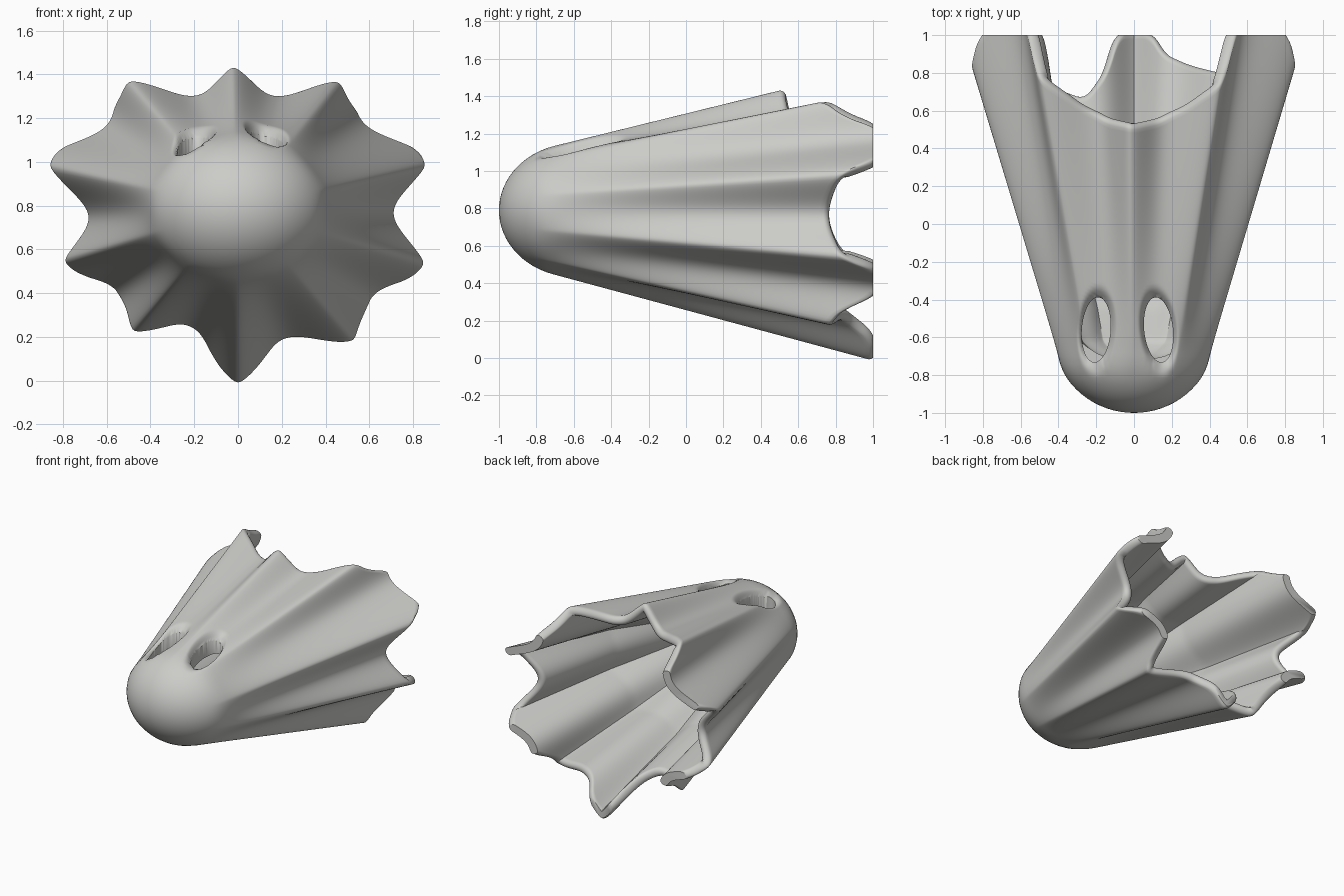
import bpy
import bmesh
from math import sin, cos, pi, radians, degrees, hypot, atan2, sqrt
from mathutils import Vector, Matrix

default_cube = bpy.data.objects.get("Cube")
if default_cube:
    bpy.data.objects.remove(default_cube, do_unlink=True)

AXIS_Z = 0.79       # height of the lengthwise axis
HEM_WALL = 0.065    # cloth thickness at the hem
HEAD_WALL = 0.14    # thickness behind the eyes
NOSE_WALL = 0.3     # thickness at the tip of the head
SHOULDER = -0.7     # where the rounded head meets the flared skirt
SEGMENTS = 360
HEAD_ROWS, SKIRT_ROWS, RIM_ROWS = 14, 64, 8

# Fold crests as (x, z, y) where each one meets the hem
CRESTS = [(0.85, 0.98, 0.82), (0.455, 1.365, 0.73), (-0.02, 1.43, 0.5),
          (-0.49, 1.36, 0.73), (-0.855, 0.98, 0.82), (-0.79, 0.55, 0.84),
          (-0.48, 0.22, 0.75), (0, 0, 0.95), (0.53, 0.18, 0.79),
          (0.85, 0.54, 0.84)]

# Hem outline as (angle, y); lobes past y = 1 are trimmed flat
HEM = [(-90, 1.01), (-81, 1.01), (-74, 0.9), (-63, 0.84), (-48, 0.78),
       (-43, 0.88), (-38, 1.04), (-23, 1.04), (-16, 0.84), (-9, 0.78),
       (-2, 0.76), (5, 0.78), (12, 0.83), (19, 1.05), (39, 1.05),
       (45, 0.86), (52, 0.75), (62, 0.63), (75, 0.56), (90, 0.53),
       (105, 0.56), (118, 0.63), (128, 0.75), (135, 0.86), (141, 1.05),
       (161, 1.05), (168, 0.83), (175, 0.78), (182, 0.76), (189, 0.78),
       (196, 0.84), (204, 1.04), (217, 1.04), (223, 0.85), (230, 0.73),
       (243, 0.66), (254, 0.81), (261, 1.01), (270, 1.01)]

# Eye openings as (x, y, tilt)
EYES = [(-0.2, -0.56, -4), (0.13, -0.56, 6)]
EYE_W, EYE_L = 0.076, 0.172


def ramp(v, v0, v1, a, b):
    t = min(1, max(0, (v - v0) / (v1 - v0)))
    return a + (b - a) * t


def head_radius(a):
    """Oval cross-section at the shoulder."""
    return 1 / hypot(cos(a) / 0.41, sin(a) / 0.345)


def crest_data():
    data = []
    for x, z, y in CRESTS:
        a = atan2(z - AXIS_Z, x) % (2 * pi)
        flare = (hypot(x, z - AXIS_Z) - head_radius(a)) / (y - SHOULDER)
        data.append((a, flare))
    data.sort()
    first, last = data[0], data[-1]
    return ([(last[0] - 2 * pi, last[1])] + data
            + [(first[0] + 2 * pi, first[1])])


FOLDS = crest_data()


def fold_at(a):
    """Flare slope and valley weight: narrow round crests, wide valleys."""
    a %= 2 * pi
    for (a0, s0), (a1, s1) in zip(FOLDS, FOLDS[1:]):
        if a0 <= a <= a1:
            t = (a - a0) / (a1 - a0)
            s = sin(pi * t)
            ease = t * t * (3 - 2 * t)
            return s0 + (s1 - s0) * ease, 1.25 * s * s / (s + 0.25)
    return FOLDS[0][1], 0


def hem_linear(d):
    d = (d + 90) % 360 - 90
    for (d0, y0), (d1, y1) in zip(HEM, HEM[1:]):
        if d0 <= d <= d1:
            return ramp(d, d0, d1, y0, y1)
    return HEM[0][1]


def hem_at(a):
    """Hem outline with its corners rounded off."""
    return sum(hem_linear(degrees(a) + k) for k in range(-3, 4)) / 7


def surface(a, y):
    flare, valley = fold_at(a)
    r = head_radius(a)
    if y < SHOULDER:
        v = y + 1
        r *= sqrt(max(0, 5.27 * v - 6.45 * v * v))
    else:
        r += flare * (y - SHOULDER)
    r -= valley * 0.145 * max(0, y + 0.8) / 1.57
    return Vector((r * cos(a), y, AXIS_Z + r * sin(a)))


def inward(a, y):
    """Direction from the outer face into the cloth."""
    p = surface(a, y)
    target = Vector((0, max(y, SHOULDER + 0.08), AXIS_Z))
    radial = (target - p).normalized()
    along = surface(a + 0.01, y) - surface(a - 0.01, y)
    normal = Vector((-along.z, 0, along.x)).normalized()
    return (radial + normal * ramp(y, SHOULDER, 0, 0, 1)).normalized()


def wall(y):
    if y < -0.62:
        return ramp(y, -1, -0.62, NOSE_WALL, HEAD_WALL)
    return ramp(y, -0.45, 0.1, HEAD_WALL, HEM_WALL)


def soften_eye(p):
    """Roll the cloth inward around each eye opening."""
    q = p.copy()
    if p.z > AXIS_Z:
        for x, y, tilt in EYES:
            d = Matrix.Rotation(-radians(tilt), 2) @ Vector((p.x - x, p.y - y))
            e = hypot(d.x / EYE_W, d.y / EYE_L)
            q.z -= 0.045 * ramp(e, 1, 1.4, 1, 0) ** 2
    return q


def column(a):
    """One lengthwise strip: outer face, rounded rim, inner face."""
    hem = hem_at(a) - HEM_WALL / 2
    ys = [-1 + 0.3 * (k / HEAD_ROWS) ** 2 for k in range(1, HEAD_ROWS)]
    ys += [SHOULDER + (hem - SHOULDER) * k / SKIRT_ROWS
           for k in range(SKIRT_ROWS + 1)]
    outer = [surface(a, y) for y in ys]
    inner = [p + inward(a, p.y) * wall(p.y) for p in outer]
    edge, into = outer[-1], inward(a, hem)
    rim = []
    for k in range(1, RIM_ROWS):
        f = pi * k / RIM_ROWS
        rim.append(edge + into * HEM_WALL / 2 * (1 - cos(f))
                   + Vector((0, sin(f) * HEM_WALL / 2, 0)))
    return [soften_eye(p) for p in outer] + rim + inner[::-1]


def build_cloth():
    """Closed double-walled shell, every face wound outward."""
    bm = bmesh.new()
    strips = [[bm.verts.new(p) for p in column(2 * pi * i / SEGMENTS)]
              for i in range(SEGMENTS)]
    nose = bm.verts.new((0, -1, AXIS_Z))
    nose_inside = bm.verts.new((0, -1 + NOSE_WALL, AXIS_Z))
    for i, s in enumerate(strips):
        n = strips[(i + 1) % SEGMENTS]
        bm.faces.new((nose, s[0], n[0]))
        for k in range(len(s) - 1):
            bm.faces.new((s[k], s[k + 1], n[k + 1], n[k]))
        bm.faces.new((s[-1], nose_inside, n[-1]))
    mesh = bpy.data.meshes.new("draped_cloth")
    bm.to_mesh(mesh)
    bm.free()
    obj = bpy.data.objects.new("draped_cloth", mesh)
    bpy.context.collection.objects.link(obj)
    return obj


def cut_eye(obj, x, y, tilt):
    bpy.ops.mesh.primitive_cylinder_add(vertices=64, radius=1, depth=0.6,
                                        location=(x, y, AXIS_Z + 0.36),
                                        rotation=(0, 0, radians(tilt)))
    cutter = bpy.context.object
    cutter.name = "eye_cutter"
    cutter.scale = (EYE_W, EYE_L, 1)
    cutter.hide_render = True
    mod = obj.modifiers.new("eye_opening", "BOOLEAN")
    mod.operation = "DIFFERENCE"
    mod.solver = "MANIFOLD"
    mod.object = cutter
    bpy.context.view_layer.objects.active = obj
    bpy.ops.object.modifier_apply(modifier=mod.name)
    bpy.data.objects.remove(cutter, do_unlink=True)


def trim_lobes(obj):
    """Cut the hem lobes flat and cap the cuts."""
    bm = bmesh.new()
    bm.from_mesh(obj.data)
    bmesh.ops.bisect_plane(bm, geom=bm.verts[:] + bm.edges[:] + bm.faces[:],
                           plane_co=(0, 1, 0), plane_no=(0, 1, 0),
                           clear_outer=True)
    open_edges = [e for e in bm.edges if e.is_boundary]
    caps = bmesh.ops.holes_fill(bm, edges=open_edges, sides=0)["faces"]
    for face in caps:
        face.normal_update()
        if face.normal.y < 0:
            face.normal_flip()
    bm.to_mesh(obj.data)
    bm.free()


cloth = build_cloth()

# Plain grey material
grey = bpy.data.materials.new("pale_grey")
grey.use_nodes = True
grey.diffuse_color = (0.6, 0.6, 0.58, 1)
grey.node_tree.nodes["Principled BSDF"].inputs["Base Color"].default_value = (
    grey.diffuse_color)
cloth.data.materials.append(grey)

for eye in EYES:
    cut_eye(cloth, *eye)
trim_lobes(cloth)

bpy.ops.object.select_all(action="DESELECT")
cloth.select_set(True)
bpy.context.view_layer.objects.active = cloth
bpy.ops.object.shade_smooth_by_angle(angle=radians(50))
